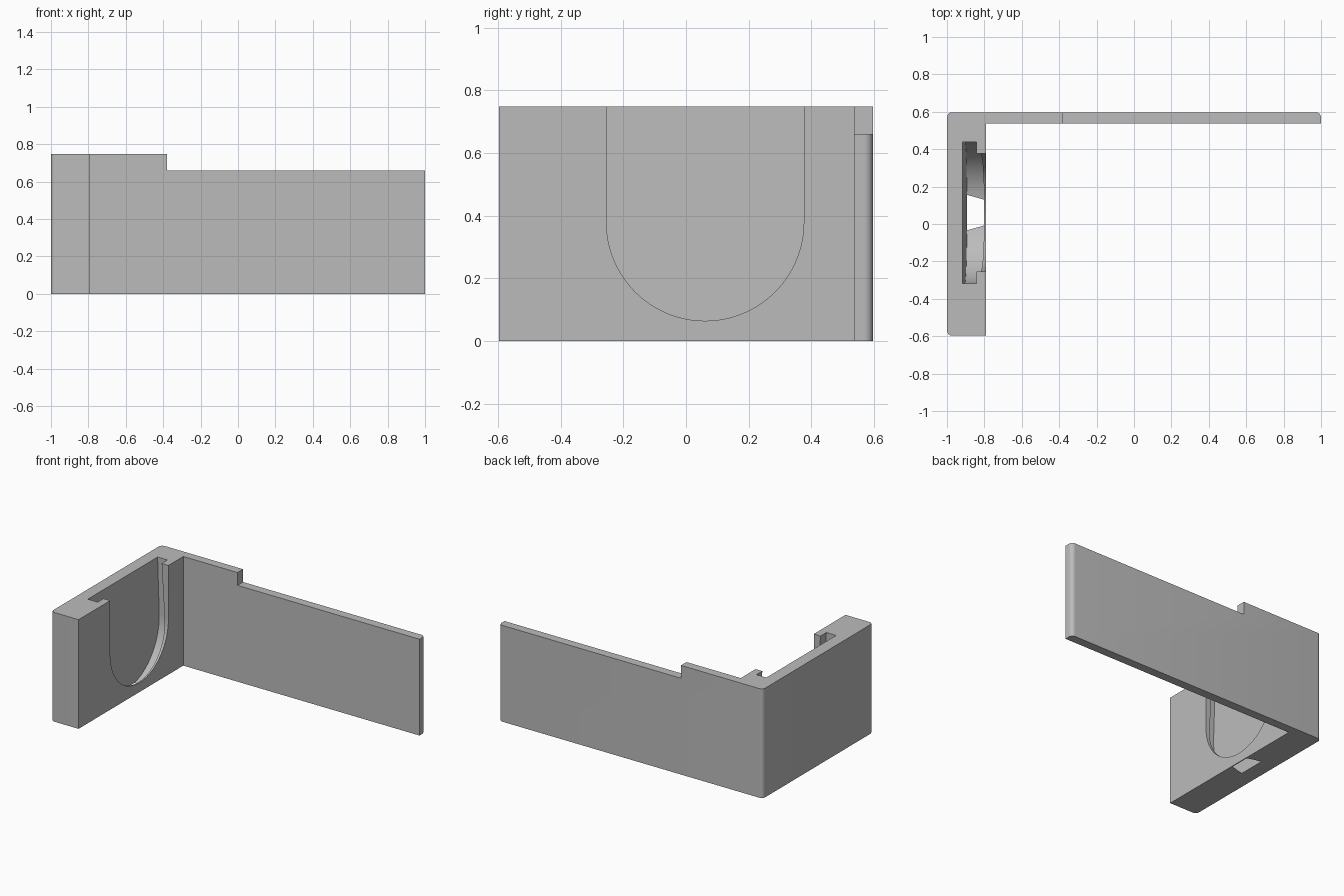
import bpy, bmesh, math

cube = bpy.data.objects.get("Cube")
if cube:
    bpy.data.objects.remove(cube, do_unlink=True)

grey = bpy.data.materials.new("light grey")
grey.use_nodes = True
colour = (0.5, 0.5, 0.5, 1)
grey.diffuse_color = colour
grey.node_tree.nodes["Principled BSDF"].inputs["Base Color"].default_value = colour

HEIGHT, DEPTH = 0.748, 0.597
BLOCK_X, WALL_Y = -0.791, 0.537
SLOT_Y = 0.061


def loft(name, start, end):
    """Solid between two matching outlines."""
    bm = bmesh.new()
    a = [bm.verts.new(p) for p in start]
    b = [bm.verts.new(p) for p in end]
    bm.faces.new(a)
    bm.faces.new(b)
    for i in range(len(a)):
        j = (i + 1) % len(a)
        bm.faces.new((a[i], a[j], b[j], b[i]))
    bmesh.ops.recalc_face_normals(bm, faces=bm.faces)
    mesh = bpy.data.meshes.new(name)
    bm.to_mesh(mesh)
    bm.free()
    mesh.materials.append(grey)
    obj = bpy.data.objects.new(name, mesh)
    bpy.context.collection.objects.link(obj)
    return obj


def arc(cx, cy, r, start, end, steps):
    angles = [math.radians(start + (end - start) * i / steps) for i in range(steps + 1)]
    return [(cx + r * math.cos(a), cy + r * math.sin(a)) for a in angles]


def u_outline(radius, centre_z, x_at):
    """U shape open at the top, lying on the plane x = x_at(z)."""
    pts = arc(SLOT_Y, centre_z, radius, 180, 360, 64)
    pts = [(SLOT_Y - radius, 1)] + pts + [(SLOT_Y + radius, 1)]
    return [(x_at(z), y, z) for y, z in pts]


def cut(target, cutter):
    mod = target.modifiers.new(cutter.name, 'BOOLEAN')
    mod.operation = 'DIFFERENCE'
    mod.solver = 'EXACT'
    mod.object = cutter
    bpy.context.view_layer.objects.active = target
    bpy.ops.object.modifier_apply(modifier=mod.name)
    bpy.data.objects.remove(cutter, do_unlink=True)


# L-shaped body with rounded outer corners
R = 0.028
plan = [(BLOCK_X, -DEPTH), (BLOCK_X, WALL_Y), (1, WALL_Y)]
plan += arc(1 - R, DEPTH - R, R, 0, 90, 8)
plan += arc(R - 1, DEPTH - R, R, 90, 180, 8)
plan += arc(R - 1, R - DEPTH, R, 180, 270, 8)
body = loft("corner_bracket", [(x, y, 0) for x, y in plan], [(x, y, HEIGHT) for x, y in plan])

# Lowered top of the long wall
rect = [(-0.38, 0.4), (1.2, 0.4), (1.2, 0.8), (-0.38, 0.8)]
cut(body, loft("wall_step", [(x, y, 0.66) for x, y in rect], [(x, y, 1) for x, y in rect]))

# Wide leaning pocket, breaking through the underside
cut(body, loft("pocket",
               u_outline(0.378, 0.366, lambda z: -0.893 - 0.032 * z),
               u_outline(0.378, 0.372, lambda z: -0.797 - 0.06 * z)))

# Narrower opening through the front lip
cut(body, loft("lip_opening",
               u_outline(0.315, 0.379, lambda z: -0.86),
               u_outline(0.315, 0.379, lambda z: -0.7)))

bpy.ops.object.select_all(action='DESELECT')
body.select_set(True)
bpy.context.view_layer.objects.active = body
bpy.ops.object.shade_smooth_by_angle(angle=math.radians(30))
